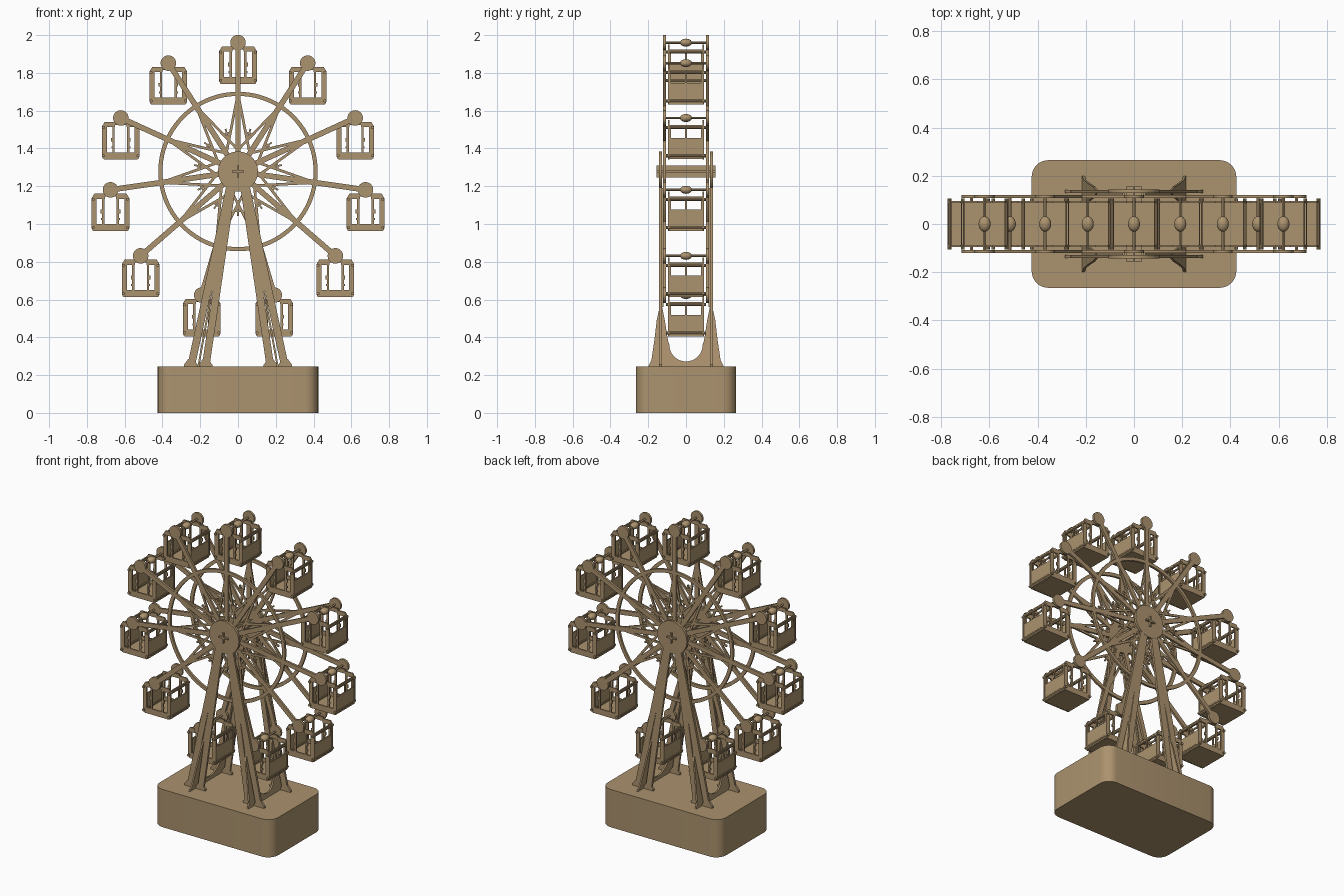
import bpy, bmesh, math
from mathutils import Vector, Matrix

if "Cube" in bpy.data.objects:
    bpy.data.objects.remove(bpy.data.objects["Cube"])

tan = bpy.data.materials.new("warm tan")
tan.diffuse_color = (0.41, 0.29, 0.156, 1)
tan.use_nodes = True
tan.node_tree.nodes["Principled BSDF"].inputs["Base Color"].default_value = tan.diffuse_color

N, HUB_Z, ARM_R, PLANE_Y = 11, 1.278, 0.682, 0.114


def finish(name, bm, smooth=True):
    bmesh.ops.recalc_face_normals(bm, faces=bm.faces)
    me = bpy.data.meshes.new(name)
    bm.to_mesh(me)
    bm.free()
    me.materials.append(tan)
    ob = bpy.data.objects.new(name, me)
    bpy.context.collection.objects.link(ob)
    if smooth:
        bpy.ops.object.select_all(action='DESELECT')
        ob.select_set(True)
        bpy.context.view_layer.objects.active = ob
        bpy.ops.object.shade_smooth_by_angle(angle=math.radians(30))
    return ob


def box(bm, x0, x1, y0, y1, z0, z1):
    m = Matrix.Translation(((x0 + x1) / 2, (y0 + y1) / 2, (z0 + z1) / 2))
    bmesh.ops.create_cube(bm, size=1, matrix=m @ Matrix.Diagonal((x1 - x0, y1 - y0, z1 - z0, 1)))


def prism(bm, pts, axis):
    """Extrude a closed loop of 3D points along a vector."""
    f = bm.faces.new([bm.verts.new(p) for p in pts])
    r = bmesh.ops.extrude_face_region(bm, geom=[f])
    bmesh.ops.translate(bm, vec=axis, verts=[v for v in r['geom'] if isinstance(v, bmesh.types.BMVert)])


def bar(bm, a, b, y, width, thick):
    """Flat bar between two (x, z) points, facing the front."""
    a, b = Vector(a), Vector(b)
    d = (b - a).normalized() * width / 2
    n = Vector((-d.y, d.x))
    prism(bm, [(p.x, y - thick / 2, p.y) for p in (a + n, b + n, b - n, a - n)], (0, thick, 0))


def rod(bm, x, z, r, y0, y1, seg=12):
    """Round rod or disc along y."""
    m = Matrix.Translation((x, (y0 + y1) / 2, z)) @ Matrix.Rotation(math.pi / 2, 4, 'X')
    bmesh.ops.create_cone(bm, cap_ends=True, segments=seg, radius1=r, radius2=r, depth=abs(y1 - y0), matrix=m)


def polar(r, k):
    t = math.pi / 2 + k * math.tau / N
    return (r * math.cos(t), HUB_Z + r * math.sin(t))


# Base block with rounded corners
bm = bmesh.new()
loop = []
for i, (sx, sy) in enumerate([(1, 1), (-1, 1), (-1, -1), (1, -1)]):
    for j in range(9):
        t = (i + j / 8) * math.pi / 2
        loop.append((sx * 0.355 + 0.07 * math.cos(t), sy * 0.195 + 0.07 * math.sin(t), 0))
prism(bm, loop, (0, 0, 0.245))
finish("base", bm)

# Two wheel frames: arms, end discs, crossed braces and ring
for name, y in (("front_wheel", -PLANE_Y), ("back_wheel", PLANE_Y)):
    bm = bmesh.new()
    for k in range(N):
        bar(bm, polar(0.05, k), polar(ARM_R, k), y, 0.029, 0.014)
        rod(bm, *polar(ARM_R, k), 0.041, y - 0.007, y + 0.007, 32)
        for s in (-1, 1):
            bar(bm, polar(0.41, k), polar(0.115, k + s), y, 0.014, 0.009)
        # small cross plates at the brace crossings
        bar(bm, polar(0.18, k + 0.5), polar(0.235, k + 0.5), y, 0.009, 0.012)
        c, d = Vector(polar(0.21, k + 0.5)), Vector(polar(1, k + 0.5)) - Vector((0, HUB_Z))
        side = Vector((-d.y, d.x)) * 0.02
        bar(bm, c - side, c + side, y, 0.009, 0.012)
    seg = 88
    rings = []
    for r, yy in ((0.422, -0.007), (0.422, 0.007), (0.4, 0.007), (0.4, -0.007)):
        rings.append([bm.verts.new((r * math.cos(i * math.tau / seg), y + yy,
                                    HUB_Z + r * math.sin(i * math.tau / seg))) for i in range(seg)])
    for q in range(4):
        a, b = rings[q], rings[(q + 1) % 4]
        for i in range(seg):
            j = (i + 1) % seg
            bm.faces.new((a[i], a[j], b[j], b[i]))
    rod(bm, 0, HUB_Z, 0.1, y - 0.007, y + 0.007, 48)
    finish(name, bm)

# Hub discs and cross-shaped axle
bm = bmesh.new()
for s in (-1, 1):
    rod(bm, 0, HUB_Z, 0.106, s * 0.128, s * 0.143, 48)
finish("hub_discs", bm)
bm = bmesh.new()
box(bm, -0.033, 0.033, -0.155, 0.155, HUB_Z - 0.005, HUB_Z + 0.005)
box(bm, -0.005, 0.005, -0.155, 0.155, HUB_Z - 0.033, HUB_Z + 0.033)
finish("axle", bm, False)

# Support legs: paired bars with spread feet
bm = bmesh.new()
for sx in (-1, 1):
    for y in (-0.135, 0.135):
        for top, foot in ((0.025, 0.25), (0.02, 0.172)):
            bar(bm, (sx * top, HUB_Z), (sx * foot, 0.24), y, 0.04, 0.014)
            prism(bm, [(sx * (foot + dx), y - 0.007, z) for dx, z in
                       ((-0.036, 0.243), (0.036, 0.243), (0.036, 0.255), (0.014, 0.285),
                        (-0.014, 0.285), (-0.036, 0.255))], (0, 0.014, 0))
finish("legs", bm, False)

# Slanted gusset webs with a rounded cut between front and back legs
bm = bmesh.new()
half = [(0.2, 0.243), (0.195, 0.255), (0.183, 0.28), (0.168, 0.38), (0.155, 0.49), (0.138, 0.57),
        (0.128, 0.57), (0.112, 0.49), (0.095, 0.38)]
half += [(0.088 * math.cos(t * math.pi / 16), 0.36 - 0.088 * math.sin(t * math.pi / 16)) for t in range(8)]
outline = half + [(0, 0.272)] + [(-y, z) for y, z in reversed(half)]
for sx in (-1, 1):
    prism(bm, [(sx * (0.205 - (z - 0.245) * 0.18), y, z) for y, z in outline], (sx * 0.01, 0, 0))
finish("leg_webs", bm)
bm = bmesh.new()
for sx in (-1, 1):
    for y in (-0.128, 0.128):
        # narrow web running up the inside of each leg
        prism(bm, [(sx * 0.148, y - 0.01, 0.56), (sx * 0.148, y + 0.01, 0.56),
                   (sx * 0.04, y + 0.01, 1.19), (sx * 0.04, y - 0.01, 1.19)], (sx * 0.008, 0, 0))
finish("leg_ribs", bm, False)

# One cabin, measured down from its hanging pin
bm = bmesh.new()
box(bm, -0.092, 0.092, -0.094, 0.094, -0.218, -0.207)
for s in (-1, 1):
    ya, yb = sorted((s * 0.087, s * 0.096))
    box(bm, -0.08, 0.08, ya, yb, -0.219, -0.182)
    for m in (-1, 1):
        def mbox(x0, x1, z0, z1):
            box(bm, *sorted((m * x0, m * x1)), ya, yb, z0, z1)
        # stile with cut corners, door post with latch, top rail
        prism(bm, [(m * x, ya, z) for x, z in ((0.073, -0.02), (0.085, -0.02), (0.1, -0.045),
                   (0.1, -0.205), (0.088, -0.219), (0.073, -0.219))], (0, yb - ya, 0))
        mbox(0.033, 0.045, -0.19, -0.04)
        mbox(0.04, 0.052, -0.125, -0.105)
        mbox(0.04, 0.05, -0.16, -0.15)
        mbox(0.03, 0.076, -0.048, -0.02)
    box(bm, -0.032, 0.032, ya, yb, -0.036, -0.01)
    # end wall: half-height panel, centre post and top rail
    xa, xb = sorted((s * 0.088, s * 0.096))
    box(bm, xa, xb, -0.092, 0.092, -0.215, -0.105)
    box(bm, xa, xb, -0.004, 0.004, -0.11, -0.04)
    box(bm, xa, xb, -0.092, 0.092, -0.048, -0.036)
    for w in (-1, 1):
        box(bm, xa, xb, *sorted((w * 0.08, w * 0.092)), -0.11, -0.04)
    for z in (-0.05, -0.2):
        rod(bm, s * 0.091, z, 0.008, -0.106, 0.106, 10)
# hanging pin with a swollen centre
rod(bm, 0, 0, 0.006, -0.114, 0.114, 12)
bmesh.ops.create_uvsphere(bm, u_segments=20, v_segments=10, radius=1,
                          matrix=Matrix.Diagonal((0.025, 0.032, 0.021, 1)))
cabin = finish("cabin", bm)

# Cabins hang upright around the wheel
for k in range(N):
    ob = cabin if k == 0 else cabin.copy()
    if k:
        ob.name = f"cabin_{k + 1}"
        bpy.context.collection.objects.link(ob)
    x, z = polar(ARM_R, k)
    ob.location = (x, 0, z)
